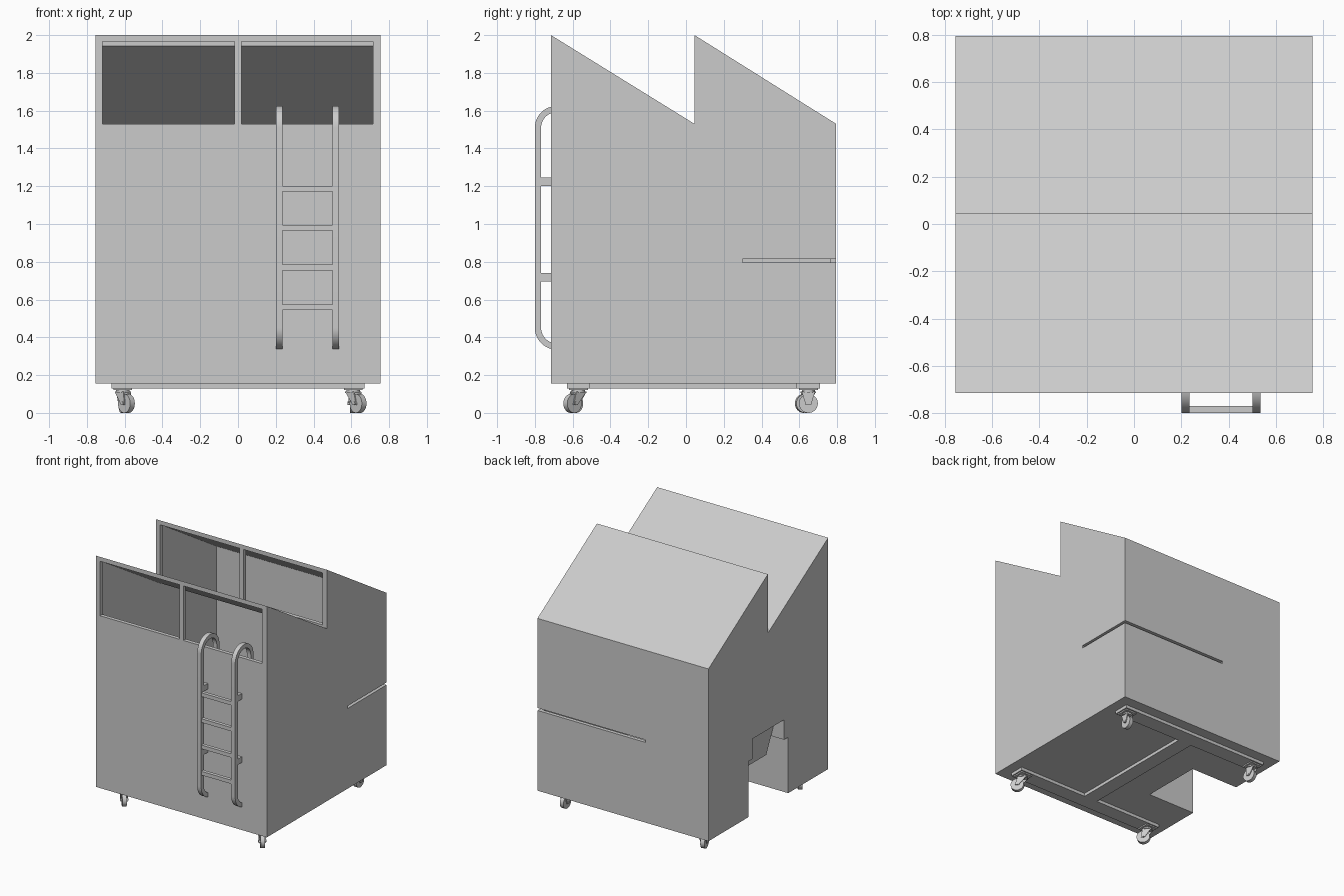
import bpy, bmesh
from math import cos, sin, radians, pi
from mathutils import Matrix, Vector

if "Cube" in bpy.data.objects:
    bpy.data.objects.remove(bpy.data.objects["Cube"])

grey = bpy.data.materials.new("light grey")
grey.diffuse_color = (0.6, 0.6, 0.6, 1)
grey.use_nodes = True
grey.node_tree.nodes["Principled BSDF"].inputs["Base Color"].default_value = grey.diffuse_color


def finish(name, bm, mat=None, smooth=False):
    bmesh.ops.recalc_face_normals(bm, faces=bm.faces)
    me = bpy.data.meshes.new(name)
    bm.to_mesh(me)
    bm.free()
    if mat:
        me.transform(mat)
    me.materials.append(grey)
    ob = bpy.data.objects.new(name, me)
    bpy.context.collection.objects.link(ob)
    if smooth:
        bpy.ops.object.select_all(action='DESELECT')
        ob.select_set(True)
        bpy.context.view_layer.objects.active = ob
        bpy.ops.object.shade_smooth_by_angle(angle=radians(35))
    return ob


def prism(name, pts, a, b, axis='x', mat=None, smooth=False):
    """Extrude a (y,z) outline along x, or an (x,z) outline along y."""
    bm = bmesh.new()
    place = (lambda p: (a, p[0], p[1])) if axis == 'x' else (lambda p: (p[0], a, p[1]))
    f = bm.faces.new([bm.verts.new(place(p)) for p in pts])
    r = bmesh.ops.extrude_face_region(bm, geom=[f])
    vs = [v for v in r['geom'] if isinstance(v, bmesh.types.BMVert)]
    d = Vector((b - a, 0, 0)) if axis == 'x' else Vector((0, b - a, 0))
    bmesh.ops.translate(bm, verts=vs, vec=d)
    return finish(name, bm, mat, smooth)


def box(name, x0, x1, y0, y1, z0, z1, mat=None):
    return prism(name, [(y0, z0), (y1, z0), (y1, z1), (y0, z1)], x0, x1, mat=mat)


def cylinder(name, r, depth, mat):
    bm = bmesh.new()
    bmesh.ops.create_cone(bm, cap_ends=True, segments=32, radius1=r, radius2=r, depth=depth)
    return finish(name, bm, mat, True)


def boolean(target, tool, op='DIFFERENCE'):
    m = target.modifiers.new("cut", 'BOOLEAN')
    m.operation, m.object, m.solver = op, tool, 'EXACT'
    bpy.context.view_layer.objects.active = target
    bpy.ops.object.modifier_apply(modifier=m.name)
    bpy.data.objects.remove(tool)


# Hollow cabin with a sawtooth roof
cabin = prism("cabin", [(-.715, .155), (.795, .155), (.795, 1.53), (.045, 2),
                        (.045, 1.53), (-.715, 2)], -.755, .755)
boolean(cabin, prism("cavity", [(-.685, .185), (.765, .185), (.765, 1.518), (.075, 1.95),
                                (.075, 1.5), (.045, 1.5), (-.685, 1.951)], -.725, .725))
# Crawl-in entrance on the left side, with its own inner walls
boolean(cabin, box("entrance_walls", -.74, -.30, -.24, .32, .17, .79), 'UNION')
boolean(cabin, box("entrance_low", -.9, -.33, -.21, .29, 0, .6))
boolean(cabin, box("entrance_high", -.9, -.4, -.16, .24, .5, .76))
# Two window openings in each vertical roof face
for x0, x1 in ((-.718, -.018), (.018, .714)):
    boolean(cabin, box("window_front", x0, x1, -.8, -.67, 1.53, 1.965))
    boolean(cabin, box("window_rear", x0, x1, .03, .09, 1.55, 1.965))
# Narrow viewing slot round the rear right corner
boolean(cabin, prism("slot_side", [(.3, .795), (.9, .795), (.9, .815), (.3, .815)], .7, .9))
boolean(cabin, box("slot_back", -.2, .74, .74, .9, .795, .815))

# Sloping panel inside the entrance
prism("entrance_panel", [(-.685, .77), (-.60, .44), (-.585, .44), (-.67, .77)],
      -.155, .235, 'y')

# H-shaped base frame
box("front_base_bar", -.67, .67, -.63, -.51, .13, .16)
box("rear_base_bar", -.67, .67, .585, .71, .13, .16)
box("middle_base_bar", -.065, .055, -.52, .59, .13, .16)

# Ladder rails: hooked over the window sill at the top, bent into the wall below
R, H, CY = .0985, .0165, -.685


def arc(cz, a0, a1, r, n=14):
    return [(CY + r * cos(radians(a0 + (a1 - a0) * i / n)),
             cz + r * sin(radians(a0 + (a1 - a0) * i / n))) for i in range(n + 1)]


def side(r):
    return arc(.45, 255, 180, r) + arc(1.51, 180, 0, r, 24) + [(CY + r, 1.43)]


for i, x in enumerate((.2, .5)):
    prism(f"ladder_rail_{i}", side(R + H) + side(R - H)[::-1], x, x + .035, smooth=True)
    for z in (.695, 1.2):
        box(f"ladder_bracket_{i}", x, x + .035, -.775, -.705, z, z + .045)
for z in (.56, .77, .98, 1.187):
    box("ladder_rung", .23, .505, -.798, -.77, z - .015, z + .015)

# Swivel casters: position, turn angle and wheel trail
for name, x, y, turn, trail in (("front_left", -.61, -.57, 40, -.03),
                                ("front_right", .61, -.57, 40, -.04),
                                ("rear_left", -.61, .648, 15, -.02),
                                ("rear_right", .61, .648, 0, 0)):
    box(name + "_caster_plate", x - .05, x + .05, y - .05, y + .05, .12, .132)
    M = Matrix.Translation((x, y, 0)) @ Matrix.Rotation(radians(turn), 4, 'Z')
    cylinder(name + "_caster_swivel", .035, .014, M @ Matrix.Translation((0, 0, .116)))
    box(name + "_fork_top", -.026, .026, -.035, .035, .104, .112, M)
    for s in (-1, 1):
        prism(name + "_fork_side", [(-.035, .112), (.035, .112), (trail + .014, .042),
                                    (trail - .014, .042)], s * .02, s * .026, mat=M)
    spin = M @ Matrix.Translation((0, trail, .05)) @ Matrix.Rotation(pi / 2, 4, 'Y')
    cylinder(name + "_wheel", .05, .032, spin)
    cylinder(name + "_axle", .009, .06, spin)
